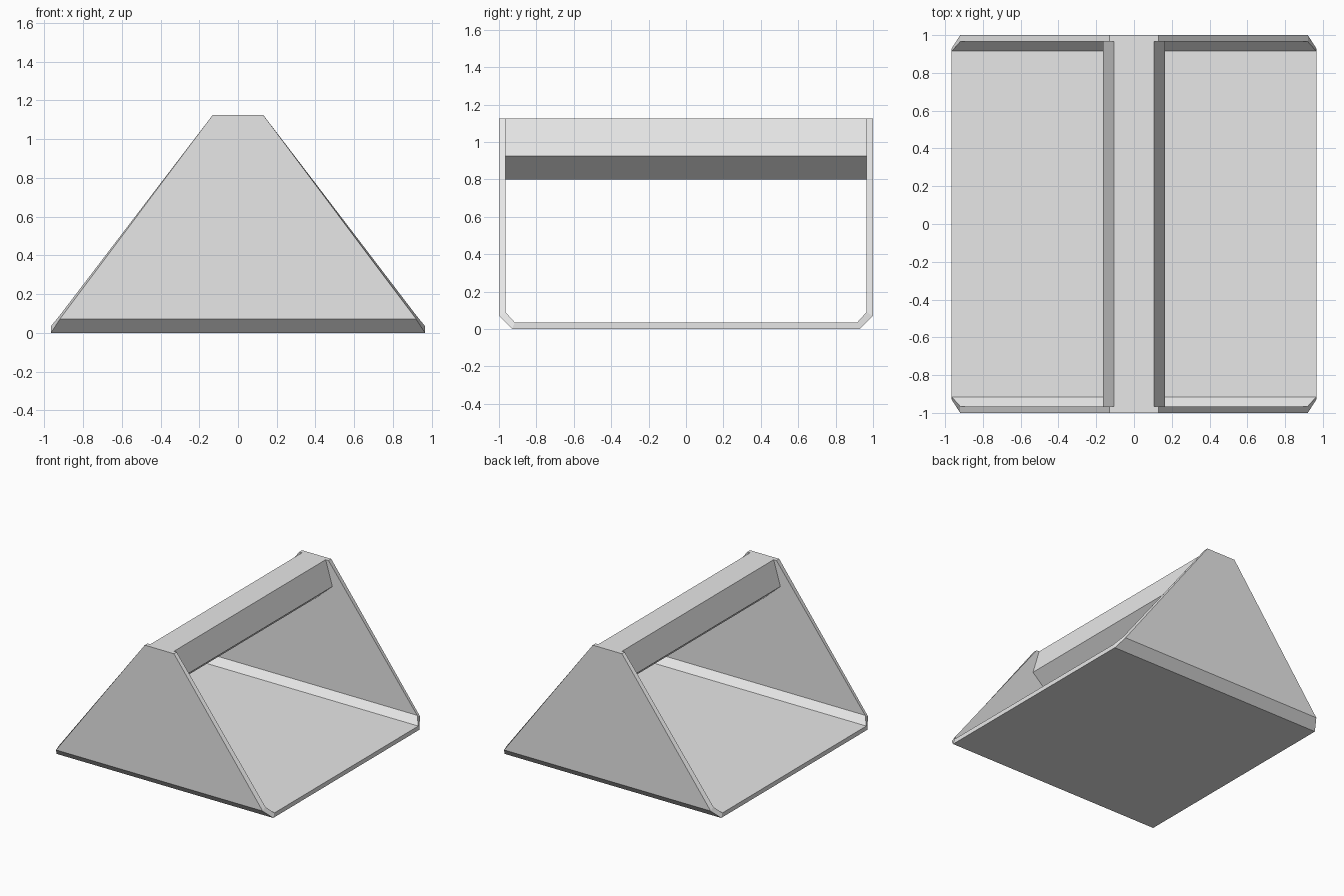
import bpy
import bmesh

cube = bpy.data.objects.get("Cube")
if cube:
    bpy.data.objects.remove(cube, do_unlink=True)

grey = bpy.data.materials.new("light_grey")
grey.use_nodes = True
colour = (0.8, 0.8, 0.8, 1)
grey.diffuse_color = colour
grey.node_tree.nodes["Principled BSDF"].inputs["Base Color"].default_value = colour


def loft(name, rings):
    """Join matching closed rings into a skin and return the object."""
    bm = bmesh.new()
    loops = [[bm.verts.new(p) for p in ring] for ring in rings]
    n = len(loops[0])
    for a, b in zip(loops, loops[1:]):
        for i in range(n):
            j = (i + 1) % n
            bm.faces.new((a[i], a[j], b[j], b[i]))
    return finish(name, bm, (loops[0], loops[-1]))


def finish(name, bm, caps=()):
    for cap in caps:
        bm.faces.new(cap)
    bmesh.ops.recalc_face_normals(bm, faces=bm.faces)
    mesh = bpy.data.meshes.new(name)
    bm.to_mesh(mesh)
    bm.free()
    mesh.materials.append(grey)
    obj = bpy.data.objects.new(name, mesh)
    bpy.context.collection.objects.link(obj)
    return obj


# Folded tray: each section is a strip across the sheet thickness,
# given as outer (y, z), inner (y, z) and half width in x
half = [
    ((1.0, 1.125), (0.965, 1.125), 0.13),
    ((1.0, 0.07), (0.965, 0.09), 0.92),
    ((0.93, 0.0), (0.915, 0.035), 0.965),
]
sections = half + [((-o[0], o[1]), (-i[0], i[1]), w) for o, i, w in reversed(half)]
loft("folded_tray", [
    [(-w, *o), (w, *o), (w, *i), (-w, *i)] for o, i, w in sections
])

# Grip bar between the two end walls
side = [(0.105, 1.125), (0.165, 0.925), (0.025, 0.80)]
outline = side + [(-x, z) for x, z in reversed(side)]
loft("grip_bar", [[(x, y, z) for x, z in outline] for y in (-0.966, 0.966)])
